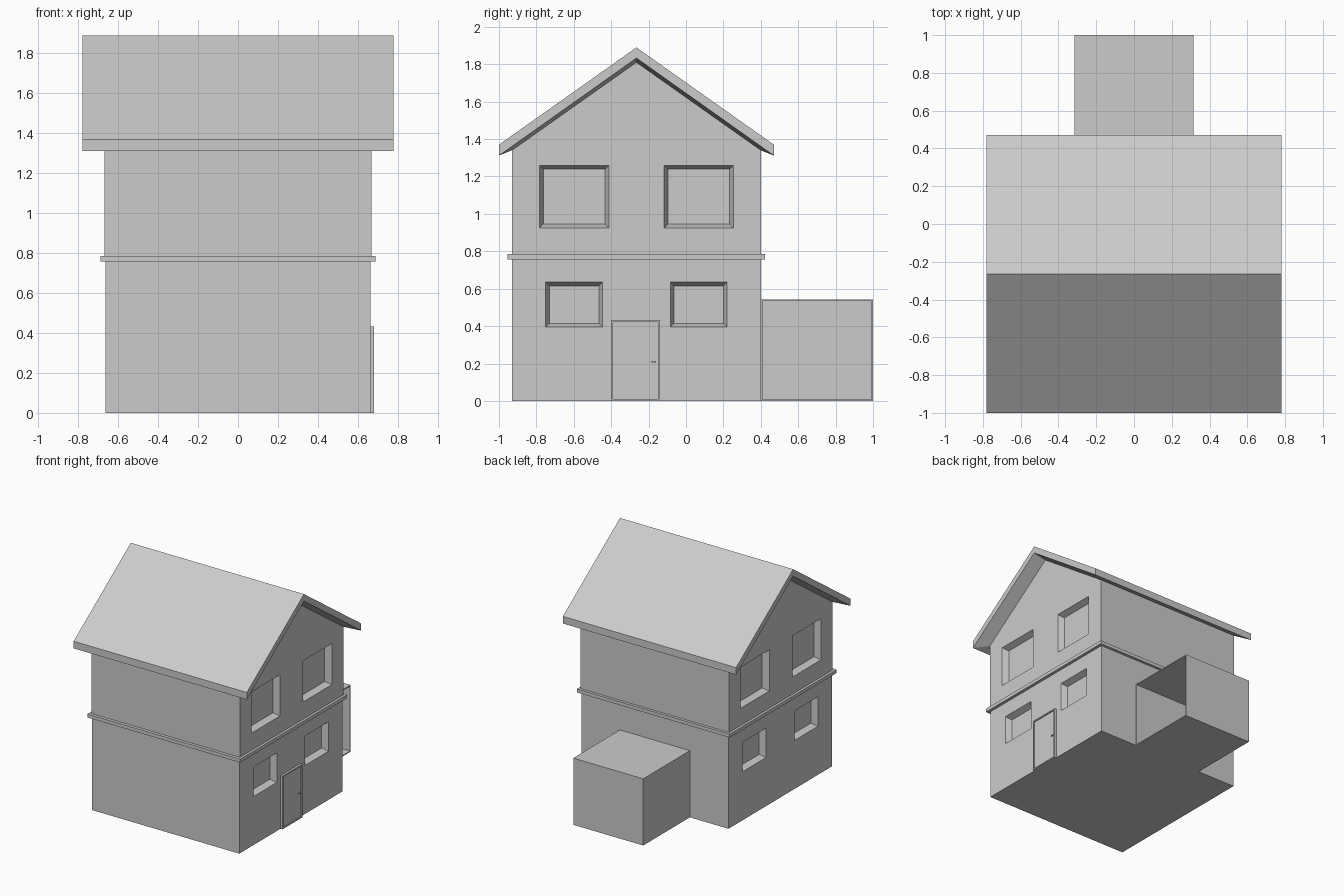
import bpy, bmesh

if "Cube" in bpy.data.objects:
    bpy.data.objects.remove(bpy.data.objects["Cube"])

CY = -0.265            # ridge line of the house in y


def make(name, verts, faces):
    bm = bmesh.new()
    vs = [bm.verts.new(v) for v in verts]
    for f in faces:
        bm.faces.new([vs[i] for i in f])
    bmesh.ops.recalc_face_normals(bm, faces=bm.faces)
    mesh = bpy.data.meshes.new(name)
    bm.to_mesh(mesh)
    bm.free()
    ob = bpy.data.objects.new(name, mesh)
    bpy.context.collection.objects.link(ob)
    return ob


def prism(name, profile, x0, x1):
    """Extrude a (y, z) profile along x."""
    n = len(profile)
    verts = [(x, y, z) for x in (x0, x1) for y, z in profile]
    faces = [range(n), range(n, 2 * n)]
    faces += [(i, (i + 1) % n, n + (i + 1) % n, n + i) for i in range(n)]
    return make(name, verts, faces)


def box(name, x0, x1, y0, y1, z0, z1):
    return prism(name, [(y0, z0), (y1, z0), (y1, z1), (y0, z1)], x0, x1)


def rect(x, y0, y1, z0, z1, inset=0.0):
    a, b, c, d = y0 + inset, y1 - inset, z0 + inset, z1 - inset
    return [(x, a, c), (x, b, c), (x, b, d), (x, a, d)]


def cut(target, cutter):
    mod = target.modifiers.new("opening", "BOOLEAN")
    mod.operation = "DIFFERENCE"
    mod.solver = "EXACT"
    mod.object = cutter
    cutter.hide_render = True
    cutter.hide_set(True)


def windows(wall, name, wall_x, half_w, z0, z1):
    """Tapered window recesses, two on each gable side."""
    depth, taper = 0.05, 0.02
    slope = taper / depth
    for sx in (-1, 1):
        for sy in (-1, 1):
            c = CY + sy * 0.333
            box_args = (c - half_w, c + half_w, z0, z1)
            verts = rect(sx * (wall_x + 0.02), *box_args, -0.02 * slope)
            verts += rect(sx * (wall_x - depth), *box_args, taper)
            faces = [range(4), range(4, 8)]
            faces += [(i, (i + 1) % 4, 4 + (i + 1) % 4, 4 + i) for i in range(4)]
            cut(wall, make(name, verts, faces))


# Ground floor and its windows
lower = box("ground_floor", -0.663, 0.663, -0.93, 0.40, 0, 0.77)
windows(lower, "lower_window_cutter", 0.663, 0.152, 0.395, 0.635)

# Upper floor with gables and its windows
upper = prism("upper_floor", [(-0.93, 0.77), (0.40, 0.77), (0.40, 1.34),
                              (CY, 1.81), (-0.93, 1.34)], -0.668, 0.668)
windows(upper, "upper_window_cutter", 0.668, 0.185, 0.925, 1.26)

# Band between the floors
box("floor_band", -0.688, 0.688, -0.955, 0.422, 0.757, 0.785)

# Roof: outer slopes, edge, and an underside sinking slightly to the walls
roof_verts = []
for x in (-1, 1):
    for hx, hy, eave, ridge in ((0.78, 0.735, 1.37, 1.89),
                                (0.78, 0.735, 1.312, 1.833),
                                (0.668, 0.665, 1.34, 1.81)):
        roof_verts += [(x * hx, CY - hy, eave), (x * hx, CY, ridge),
                       (x * hx, CY + hy, eave)]
roof_faces = []
for j in (0, 1):
    roof_faces += [(j, j + 1, j + 10, j + 9), (j + 6, j + 7, j + 16, j + 15)]
    for e in (0, 9):
        for r in (0, 3):
            roof_faces.append((e + r + j, e + r + j + 1, e + r + j + 4, e + r + j + 3))
for k in (0, 2):
    for r in (0, 3):
        roof_faces.append((k + r, k + r + 9, k + r + 12, k + r + 3))
make("roof", roof_verts, roof_faces)

# Door with a recessed panel and a small handle
frame = box("door_frame", 0.655, 0.681, -0.40, -0.14, 0, 0.433)
cut(frame, box("door_panel_cutter", 0.672, 0.70, -0.39, -0.15, 0.01, 0.423))
box("door_handle", 0.668, 0.681, -0.185, -0.16, 0.205, 0.213)

# Back annex, a thin-walled shell open on the right side
annex = box("annex", -0.315, 0.315, 0.40, 1.0, 0, 0.543)
cut(annex, box("annex_cutter", -0.305, 0.40, 0.408, 0.992, 0.008, 0.535))
